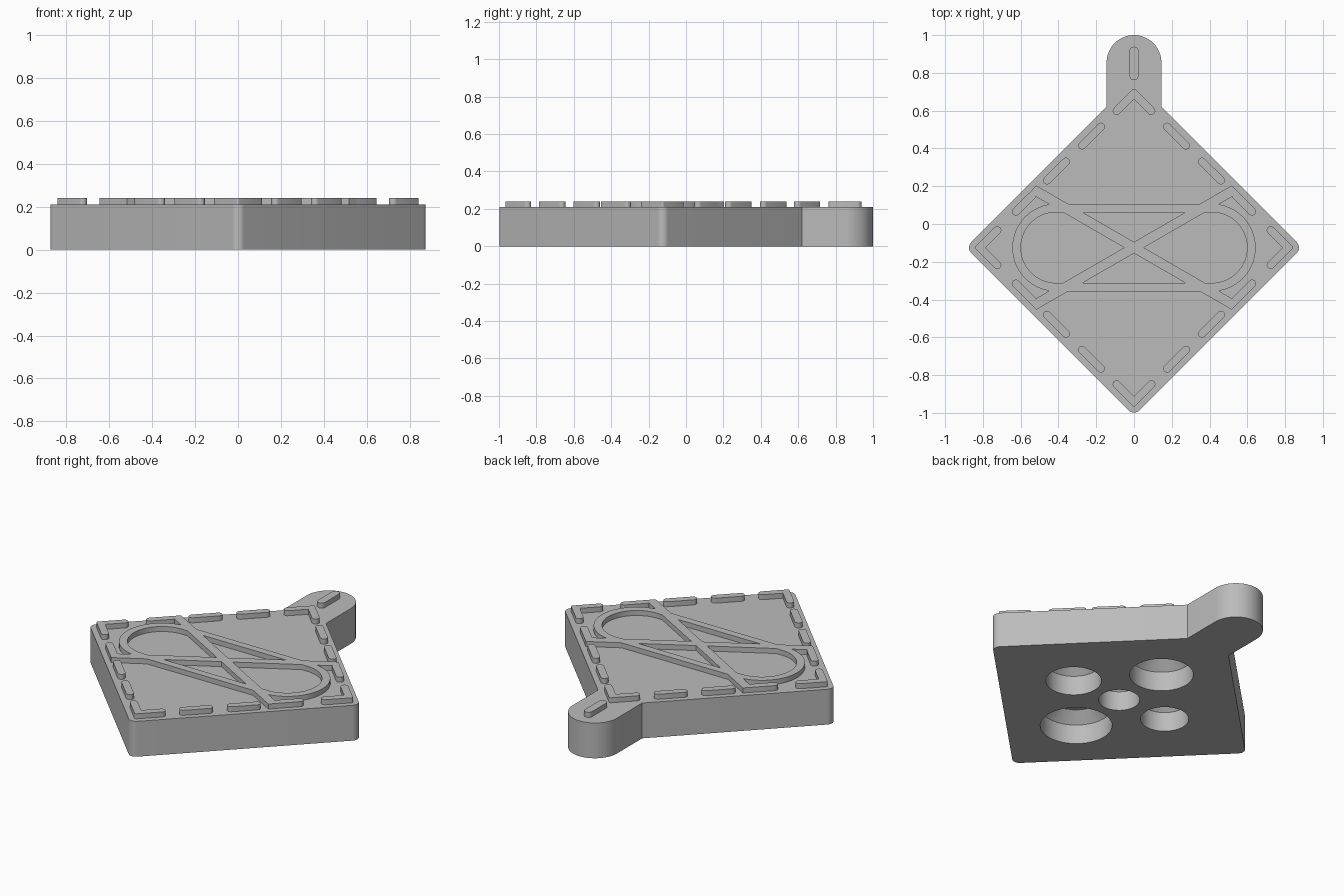
import bpy, bmesh
from math import sin, cos, pi, radians, tan

if "Cube" in bpy.data.objects:
    bpy.data.objects.remove(bpy.data.objects["Cube"])

CY = -0.125            # centre of the diamond plate
TOP, RELIEF = 0.21, 0.24
EDGE = 0.845           # outer line of the raised border (|x| + |y|)
W = 0.042              # border dash width
R = W / 2
SIGNS = [(sx, sy) for sx in (1, -1) for sy in (1, -1)]

grey = bpy.data.materials.new("light_grey")
grey.use_nodes = True
COLOUR = (0.5, 0.5, 0.5, 1)
grey.diffuse_color = COLOUR
grey.node_tree.nodes["Principled BSDF"].inputs["Base Color"].default_value = COLOUR


def arc(x, y, r, a0, a1, n=16):
    angles = [radians(a0 + (a1 - a0) * i / n) for i in range(n + 1)]
    return [(x + r * cos(a), y + r * sin(a)) for a in angles]


def loft(name, rings):
    """Closed solid through stacked (outline, z) rings."""
    bm = bmesh.new()
    loops = [[bm.verts.new((x, y, z)) for x, y in pts] for pts, z in rings]
    for low, high in zip(loops, loops[1:]):
        for i in range(len(low)):
            j = (i + 1) % len(low)
            bm.faces.new((low[i], low[j], high[j], high[i]))
    bm.faces.new(loops[0])
    bm.faces.new(loops[-1])
    bmesh.ops.recalc_face_normals(bm, faces=bm.faces)
    mesh = bpy.data.meshes.new(name)
    bm.to_mesh(mesh)
    bm.free()
    mesh.materials.append(grey)
    ob = bpy.data.objects.new(name, mesh)
    bpy.context.collection.objects.link(ob)
    return ob


def prism(name, pts, z0=TOP - 0.005, z1=RELIEF):
    return loft(name, [(pts, z0), (pts, z1)])


def boolean(ob, tool, operation):
    mod = ob.modifiers.new("cut", 'BOOLEAN')
    mod.object, mod.operation, mod.solver = tool, operation, 'EXACT'
    bpy.context.view_layer.objects.active = ob
    bpy.ops.object.modifier_apply(modifier=mod.name)
    bpy.data.objects.remove(tool)


def smooth(ob):
    bpy.ops.object.select_all(action='DESELECT')
    ob.select_set(True)
    bpy.context.view_layer.objects.active = ob
    bpy.ops.object.shade_smooth_by_angle(angle=radians(30))


def capsule(x0, y0, x1, y1, r):
    from_angle = math_angle(x1 - x0, y1 - y0)
    return (arc(x1, y1, r, from_angle - 90, from_angle + 90, 10)
            + arc(x0, y0, r, from_angle + 90, from_angle + 270, 10))


def math_angle(dx, dy):
    from math import atan2, degrees
    return degrees(atan2(dy, dx))


def flip(pts, sx, sy):
    """Mirror centred points into a quadrant and move them onto the plate."""
    return [(sx * x, CY + sy * y) for x, y in pts]


# Diamond plate with rounded corners and a round hanging tab
D, CR, TAB = 0.89, 0.04, 0.145
c = D - CR * 2 ** 0.5
outline = arc(0, 1 - TAB, TAB, 0, 180, 32) + [(-TAB, CY + D - TAB)]
for k, (x, y) in enumerate([(-c, 0), (0, -c), (c, 0)]):
    outline += arc(x, CY + y, CR, 135 + 90 * k, 225 + 90 * k, 8)
outline.append((TAB, CY + D - TAB))
plate = prism("base_plate", outline, 0, TOP)

# Blind round pockets underneath, narrowing towards the top
for x, y, r in [(0, 0, 0.111), (0.32, 0, 0.15), (-0.32, 0, 0.13),
                (0, 0.355, 0.172), (0, -0.36, 0.194)]:
    wide = arc(x, CY + y, r, 0, 352.5, 47)
    narrow = arc(x, CY + y, r - 0.06, 0, 352.5, 47)
    boolean(plate, loft("pocket", [(wide, -0.02), (wide, 0.115), (narrow, 0.175)]),
            'DIFFERENCE')
smooth(plate)

# Raised emblem: a long rounded band crossed by two diagonal bars
CX, OUT, IN, HALF = 0.412, 0.232, 0.187, 0.03
slope = tan(radians(30))
band = arc(CX, CY, OUT, -90, 90, 32) + arc(-CX, CY, OUT, 90, 270, 32)
emblem = prism("emblem", band)
cell = [(HALF / slope, 0), ((IN + HALF) / slope, -IN)]
cell += arc(CX, 0, IN, -90, 90, 32) + [((IN + HALF) / slope, IN)]
wedge = [(0, HALF), ((IN - HALF) / slope, IN), ((HALF - IN) / slope, IN)]
for s in (1, -1):
    for pts in (flip(cell, s, 1), flip(wedge, 1, s)):
        boolean(emblem, prism("opening", pts, TOP - 0.05, RELIEF + 0.05), 'DIFFERENCE')

# Bar ends reaching the border, each joined to one border dash
x_up, x_low = (EDGE - HALF) / (1 + slope), (EDGE + HALF) / (1 + slope)
stub = [(x, slope * x + o) for x, o in
        ((0.385, -HALF), (x_low, -HALF), (x_up, HALF), (0.35, HALF))]
MID = EDGE - R * 2 ** 0.5
joined = capsule(0.54, MID - 0.54, 0.625, MID - 0.625, R)
for sx, sy in SIGNS:
    for pts in (stub, joined):
        boolean(emblem, prism("bar_end", flip(pts, sx, sy)), 'UNION')
smooth(emblem)

# Separate border dashes
for sx, sy in SIGNS:
    for x in (0.225, 0.41):
        pts = capsule(x - 0.05, MID - x + 0.05, x + 0.05, MID - x - 0.05, R)
        smooth(prism("border_dash", flip(pts, sx, sy)))

# Corner brackets, drawn with the corner at the origin then turned into place
LEN, NIB = 0.172, 0.01
bracket = arc(NIB, NIB, NIB, 180, 270, 4) + arc(LEN - R, R, R, -90, 90, 10)
bracket += [(W, W)] + arc(R, LEN - R, R, 0, 180, 10)
for k in range(4):
    a = k * pi / 2
    t = a + 3 * pi / 4
    pts = [(EDGE * cos(a) + x * cos(t) - y * sin(t),
            CY + EDGE * sin(a) + x * sin(t) + y * cos(t)) for x, y in bracket]
    smooth(prism("corner_bracket", pts))

# Single dash on the tab
smooth(prism("tab_dash", capsule(0, 0.785, 0, 0.915, 0.024)))
